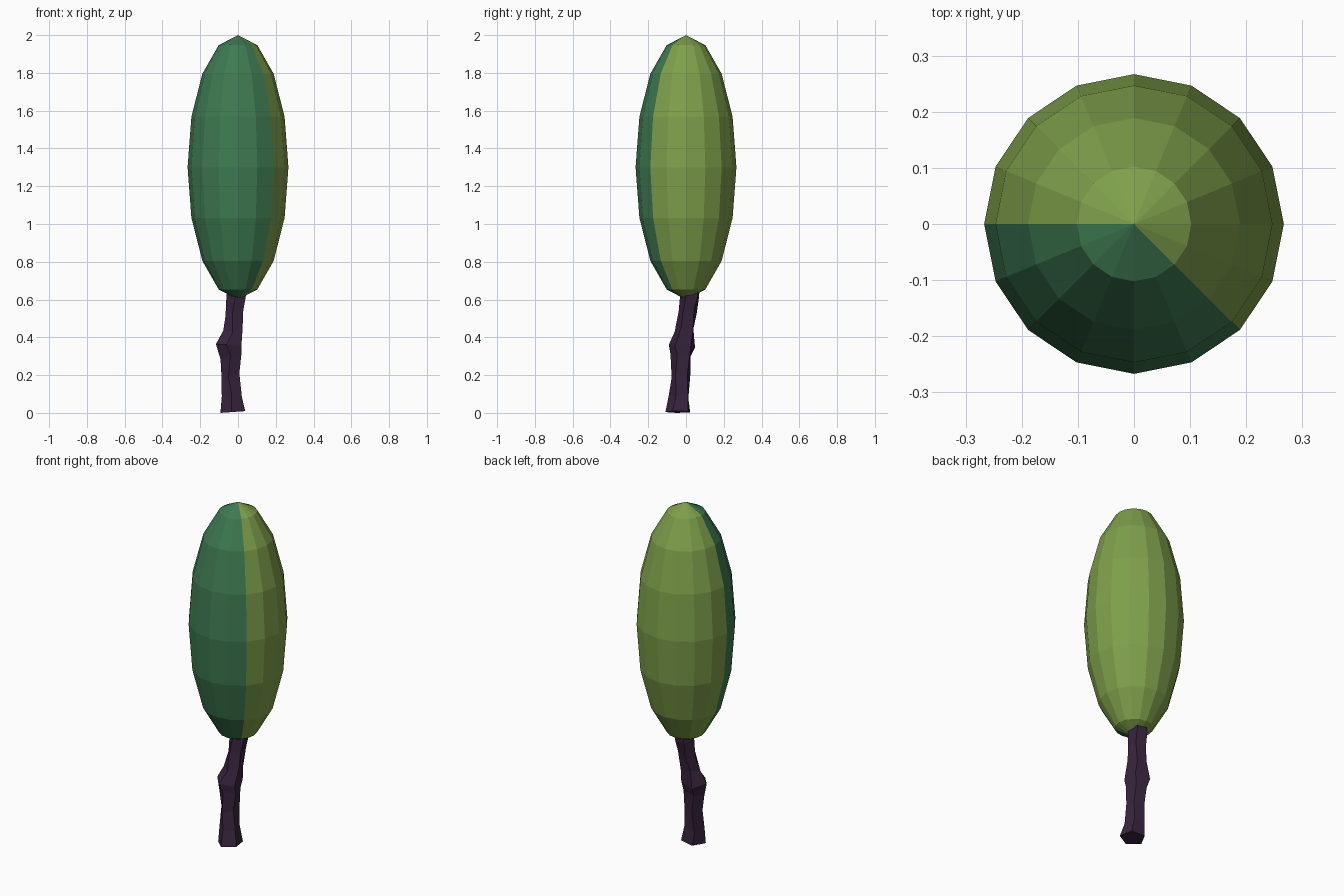
import bpy, bmesh, math
from mathutils import Matrix

if "Cube" in bpy.data.objects:
    bpy.data.objects.remove(bpy.data.objects["Cube"])


def material(name, color):
    m = bpy.data.materials.new(name)
    m.diffuse_color = (*color, 1)
    m.use_nodes = True
    m.node_tree.nodes["Principled BSDF"].inputs["Base Color"].default_value = m.diffuse_color
    return m


light_green = material("light green", (0.21, 0.35, 0.07))
deep_green = material("deep green", (0.048, 0.195, 0.082))
bark = material("dark purple bark", (0.040, 0.018, 0.048))


def add_object(name, bm, materials):
    bmesh.ops.recalc_face_normals(bm, faces=bm.faces)
    mesh = bpy.data.meshes.new(name)
    bm.to_mesh(mesh)
    bm.free()
    for m in materials:
        mesh.materials.append(m)
    ob = bpy.data.objects.new(name, mesh)
    bpy.context.collection.objects.link(ob)
    return ob


# Canopy: stretched low-poly sphere, a front-left wedge of it deep green
bm = bmesh.new()
bmesh.ops.create_uvsphere(bm, u_segments=16, v_segments=8, radius=1)
for f in bm.faces:
    c = f.calc_center_median()
    angle = math.degrees(math.atan2(c.y, c.x)) % 360
    f.material_index = 1 if 180 < angle < 315 else 0
bm.transform(Matrix.Translation((0, 0, 1.3)) @ Matrix.Diagonal((0.267, 0.267, 0.7, 1)))
add_object("canopy", bm, [light_green, deep_green])

# Trunk: gnarled five-sided column, rings of (x, y, z, radius, twist)
rings = [
    (-0.024, -0.040, 0.005, 0.070, 45),
    (-0.032, -0.034, 0.09, 0.056, 52),
    (-0.036, -0.026, 0.20, 0.052, 38),
    (-0.036, -0.024, 0.30, 0.058, 50),
    (-0.044, -0.020, 0.36, 0.073, 40),
    (-0.026, -0.006, 0.44, 0.054, 52),
    (-0.016, 0.010, 0.53, 0.050, 40),
    (-0.008, 0.022, 0.62, 0.054, 48),
    (-0.004, 0.028, 0.66, 0.050, 45),
]
SIDES = 5
bm = bmesh.new()
loops = []
for i, (x, y, z, r, twist) in enumerate(rings):
    loop = []
    for k in range(SIDES):
        a = math.radians(twist + 360 * k / SIDES)
        wobble = 0 if i == 0 else 0.012 * math.sin(2.3 * i + 2.1 * k)
        tilt = 0.005 * math.cos(a)
        loop.append(bm.verts.new((x + r * math.cos(a), y + r * math.sin(a),
                                  max(0, z + wobble + tilt))))
    loops.append(loop)
for lo, hi in zip(loops, loops[1:]):
    for k in range(SIDES):
        n = (k + 1) % SIDES
        bm.faces.new((lo[k], lo[n], hi[n], hi[k]))
bm.faces.new(loops[0][::-1])
bm.faces.new(loops[-1])
low = min(v.co.z for v in bm.verts)
for v in loops[0]:
    v.co.z -= low
add_object("trunk", bm, [bark])
